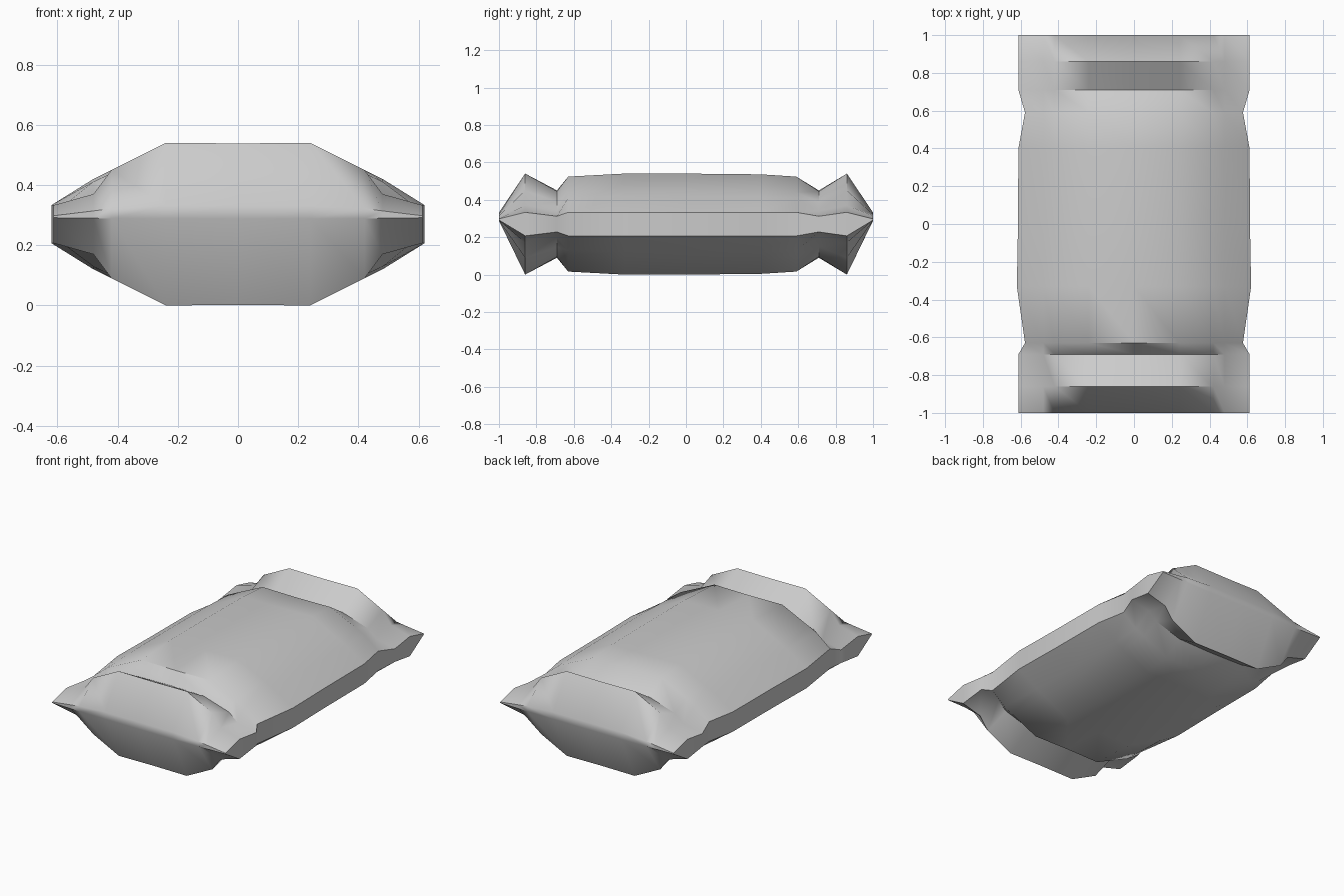
import bpy, bmesh

if "Cube" in bpy.data.objects:
    bpy.data.objects.remove(bpy.data.objects["Cube"])

MID = 0.27
XS = (0.0, 0.24, 0.42, 0.48)          # columns across half the bag

# Half-heights over the columns plus the outer side edge
FULL = (0.267, 0.27, 0.18, 0.15, 0.063)
PINCH = (0.18, 0.175, 0.12, 0.07, 0.042)
RIM = (0.268, 0.27, 0.18, 0.10, 0.063)
TIP = (0.04, 0.04, 0.03, 0.022, 0.006)


def scaled(k):
    return tuple(h * k for h in FULL[:4]) + (FULL[4],)


# (y, half width, half-heights, centre z, lower factor) from front to back
SECTIONS = [
    (-1.00, 0.612, TIP, 0.292, 0.1),
    (-0.86, 0.612, RIM, MID, 1),
    (-0.69, 0.612, PINCH, MID, 1),
    (-0.63, 0.577, scaled(0.94), MID, 1),
    (-0.33, 0.620, FULL, MID, 1),
    (0.00, 0.614, FULL, MID, 1),
    (0.40, 0.612, scaled(0.985), MID, 1),
    (0.59, 0.577, scaled(0.94), MID, 1),
    (0.71, 0.612, PINCH, MID, 1),
    (0.86, 0.612, RIM, MID, 1),
    (1.00, 0.612, TIP, 0.292, 0.1),
]


def ring(bm, y, width, heights, zc, low):
    half = list(zip(XS + (width,), heights))
    top = half[::-1] + [(-x, h) for x, h in half[1:]]
    pts = [(x, y, zc + h) for x, h in top]
    pts += [(x, y, zc - h * low) for x, h in reversed(top)]
    return [bm.verts.new(p) for p in pts]


# Sealed bag: loft the sections and close both narrow seams
bm = bmesh.new()
rings = [ring(bm, *s) for s in SECTIONS]
n = len(rings[0])
for a, b in zip(rings, rings[1:]):
    for i in range(n):
        j = (i + 1) % n
        bm.faces.new((a[i], a[j], b[j], b[i]))
for r in (rings[0], rings[-1]):
    for i in range(n // 2 - 1):
        bm.faces.new((r[i], r[i + 1], r[n - 2 - i], r[n - 1 - i]))
bmesh.ops.recalc_face_normals(bm, faces=bm.faces)

mesh = bpy.data.meshes.new("sealed_bag")
bm.to_mesh(mesh)
bm.free()
bag = bpy.data.objects.new("sealed_bag", mesh)
bpy.context.collection.objects.link(bag)
bpy.context.view_layer.objects.active = bag
bag.select_set(True)
bpy.ops.object.shade_smooth_by_angle(angle=0.75)
